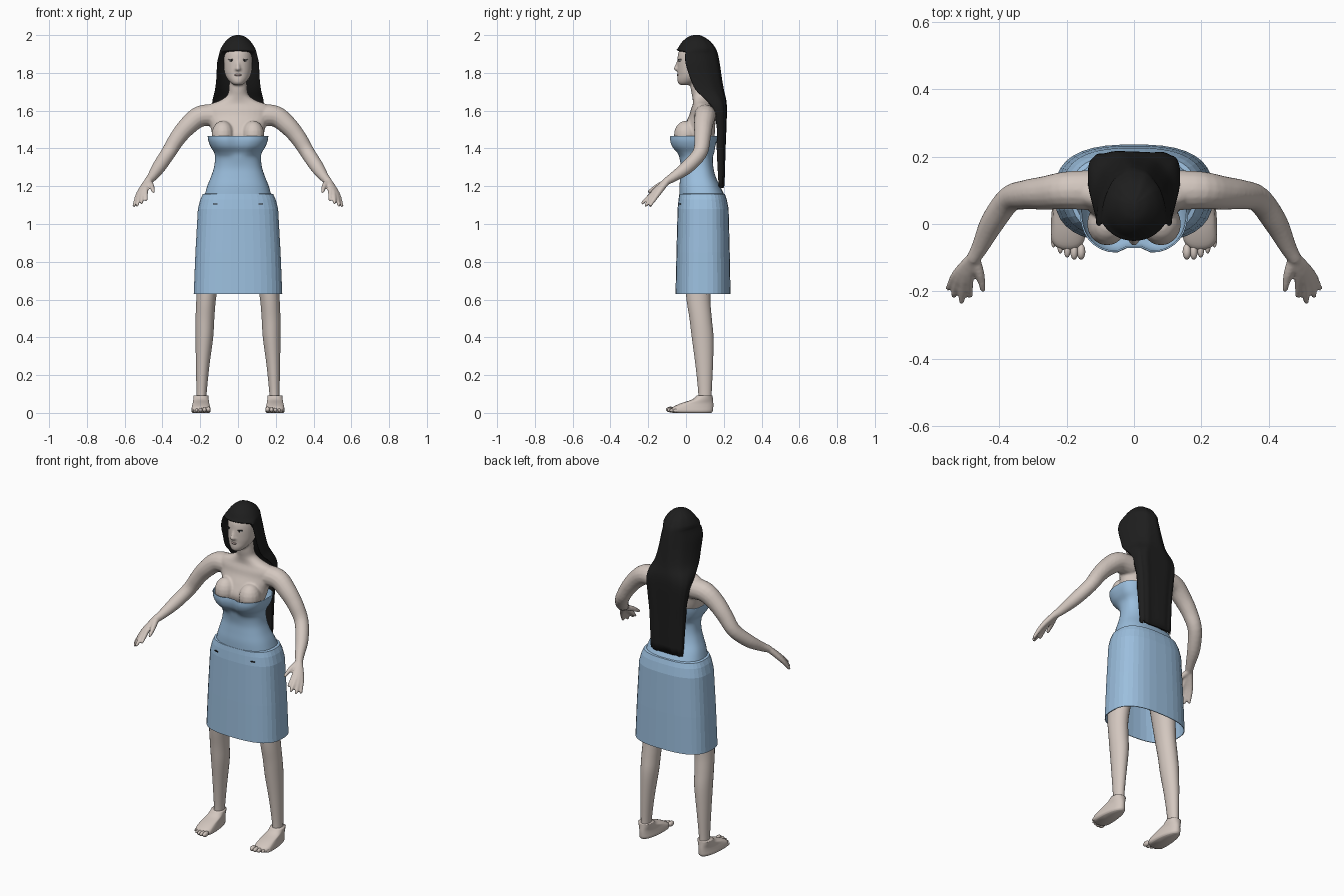
import bpy, bmesh, math, random
from mathutils import Vector, Matrix

random.seed(4)
if "Cube" in bpy.data.objects:
    bpy.data.objects.remove(bpy.data.objects["Cube"])


def material(name, r, g, b):
    m = bpy.data.materials.new(name)
    m.use_nodes = True
    m.diffuse_color = (r, g, b, 1)
    m.node_tree.nodes["Principled BSDF"].inputs["Base Color"].default_value = (r, g, b, 1)
    return m


SKIN = material("pale skin", .65, .57, .52)
BLUE = material("light blue cloth", .33, .52, .73)
BLACK = material("black hair", .013, .013, .013)
WHITE = material("eye white", .75, .75, .75)
LIP = material("muted lips", .42, .32, .30)


def spline(rows, steps=4):
    """Smoothly interpolate between rows of numbers."""
    out = []
    for i in range(len(rows) - 1):
        a, b, c, d = (rows[min(max(i + k, 0), len(rows) - 1)] for k in (-1, 0, 1, 2))
        for s in range(steps):
            t = s / steps
            out.append([q + .5 * t * (r - p + t * (2*p - 5*q + 4*r - e + t * (3*(q - r) + e - p)))
                        for p, q, r, e in zip(a, b, c, d)])
    return out + [list(rows[-1])]


def skin_rings(bm, rings, caps=True):
    loops = [[bm.verts.new(p) for p in ring] for ring in rings]
    n = len(loops[0])
    for a, b in zip(loops, loops[1:]):
        for i in range(n):
            bm.faces.new((a[i], a[(i + 1) % n], b[(i + 1) % n], b[i]))
    if caps:
        bm.faces.new(loops[0])
        bm.faces.new(loops[-1])


def loft(bm, rows, power=1, caps=True, sides=32, cx=0, ripple=0, steps=4):
    """Rows: height, half width, side y, front y, back y, then optional power, dent, x shift."""
    rows = [tuple(r) + (power, 0, cx)[len(r) - 5:] for r in rows]
    rings = []
    for z, w, ys, yf, yb, p, dent, x0 in spline(rows, steps):
        ring = []
        for i in range(sides):
            a = math.tau * (i + .5) / sides
            c, s = math.cos(a), math.sin(a)
            x = w * math.copysign(abs(c) ** p, c)
            y = ys + ((yb if s > 0 else yf) - ys) * abs(s) ** p
            y += dent * math.exp(-(x / .035) ** 2) if s < 0 else ripple * math.cos(11 * a) * s
            ring.append((x + x0, y, z))
        rings.append(ring)
    skin_rings(bm, rings, caps)


def ball(bm, centre, radii):
    m = Matrix.Translation(centre) @ Matrix.Diagonal((*radii, 1))
    bmesh.ops.create_uvsphere(bm, u_segments=16, v_segments=10, radius=1, matrix=m)


def tube(bm, points, side=1):
    """Round limb through points of x, y, z, radius, with rounded ends."""
    pts = spline([(side * x, y, z, r) for x, y, z, r in points])
    rings = []
    for i, p in enumerate(pts):
        t = Vector(pts[min(i + 1, len(pts) - 1)][:3]) - Vector(pts[max(i - 1, 0)][:3])
        u = t.cross(Vector((side * .3, 0, 1))).normalized()
        v = t.cross(u).normalized()
        rings.append([Vector(p[:3]) + p[3] * (u * math.cos(k * math.tau / 16) + v * math.sin(k * math.tau / 16))
                      for k in range(16)])
    skin_rings(bm, rings)
    for p in (pts[0], pts[-1]):
        ball(bm, p[:3], [p[3]] * 3)


def finish(bm, name, mat, smooth=True, voxel=0, thickness=0):
    bmesh.ops.recalc_face_normals(bm, faces=bm.faces)
    me = bpy.data.meshes.new(name)
    bm.to_mesh(me)
    bm.free()
    me.materials.append(mat)
    for f in me.polygons:
        f.use_smooth = smooth
    ob = bpy.data.objects.new(name, me)
    bpy.context.collection.objects.link(ob)
    if voxel:
        mod = ob.modifiers.new("blend", "REMESH")
        mod.mode, mod.voxel_size, mod.use_smooth_shade = "VOXEL", voxel, True
        mod = ob.modifiers.new("soften", "SMOOTH")
        mod.iterations = 4
    if thickness:
        ob.modifiers.new("thickness", "SOLIDIFY").thickness = thickness
    return ob


# Head, neck, chest and arms blended into one surface
bm = bmesh.new()
loft(bm, [(1.955, .045, .05, 0, .1), (1.92, .068, .045, -.035, .12), (1.88, .075, .04, -.045, .13),
          (1.82, .074, .04, -.046, .13), (1.79, .068, .035, -.045, .12), (1.765, .054, .02, -.046, .1),
          (1.745, .035, 0, -.041, .06), (1.735, .018, -.005, -.027, .03)])
loft(bm, [(1.39, .1, .07, 0, .13), (1.46, .132, .065, -.03, .15), (1.52, .148, .075, -.01, .155),
          (1.57, .17, .085, .015, .155), (1.605, .18, .09, .025, .15), (1.632, .155, .09, .035, .14),
          (1.652, .1, .085, .036, .13), (1.68, .058, .08, .032, .12), (1.72, .048, .07, .024, .115),
          (1.8, .045, .065, .015, .11)])
tube(bm, [(0, -.036, 1.872, .008), (0, -.048, 1.84, .009), (0, -.055, 1.822, .011)])
for s in (1, -1):
    ball(bm, (s * .011, -.046, 1.82), (.008, .01, .007))
    ball(bm, (s * .08, 0, 1.472), (.06, .064, .075))
    tube(bm, [(.12, .1, 1.575, .06), (.2, .1, 1.57, .056), (.265, .092, 1.52, .05), (.32, .087, 1.455, .044),
              (.37, .073, 1.375, .039), (.42, .005, 1.3, .036), (.455, -.065, 1.25, .026),
              (.475, -.1, 1.228, .021)], s)
    # Four fingers fan out from the wrist and fill the palm
    for knuckle, tip in (((.488, -.158, 1.182), (.487, -.212, 1.13)),
                         ((.502, -.162, 1.174), (.512, -.23, 1.112)),
                         ((.516, -.158, 1.166), (.534, -.212, 1.1)),
                         ((.526, -.148, 1.16), (.55, -.19, 1.098))):
        tube(bm, [(.478, -.1, 1.228, .018), (*knuckle, .014), (*tip, .009)], s)
    tube(bm, [(.472, -.105, 1.222, .017), (.457, -.15, 1.2, .014), (.448, -.195, 1.172, .009)], s)
finish(bm, "upper_body", SKIN, voxel=.006)

# Legs, feet and face details, one per side
for s, side in ((1, "left"), (-1, "right")):
    bm = bmesh.new()
    loft(bm, [(z, w, (f + b) / 2, f, b, 1, 0, s * x) for x, z, w, f, b in (
        (.105, 1, .09, 0, .19), (.145, .8, .066, -.01, .15), (.167, .62, .053, 0, .13),
        (.175, .5, .05, .018, .137), (.178, .4, .047, .03, .146), (.187, .25, .036, .05, .143),
        (.193, .1, .027, .065, .136), (.193, .05, .028, .06, .138))], sides=24)
    finish(bm, side + "_leg", SKIN)

    bm = bmesh.new()
    loft(bm, [(0, .044, -.02, -.07, .135), (.01, .051, -.03, -.078, .143), (.03, .049, -.03, -.07, .145),
              (.05, .044, .01, -.03, .145), (.07, .041, .07, .03, .143), (.092, .04, .1, .057, .141)],
         power=.9, cx=s * .196)
    for i in range(5):
        r = .015 - .0015 * i
        ball(bm, (s * (.157 + .0205 * i), -.082 + .003 * i * (i - 1), r + .003), (r * .85, .024, r))
    finish(bm, side + "_foot", SKIN)

    for part, mat, centre, radii in (
            ("eye", WHITE, (.034, -.029, 1.866), (.014, .01, .006)),
            ("iris", BLACK, (.034, -.035, 1.866), (.006, .006, .0055)),
            ("eyelash", BLACK, (.035, -.031, 1.872), (.017, .011, .0022))):
        bm = bmesh.new()
        ball(bm, (s * centre[0], *centre[1:]), radii)
        finish(bm, side + "_" + part, mat)

bm = bmesh.new()
ball(bm, (0, -.042, 1.789), (.019, .007, .006))
finish(bm, "lips", LIP)

# Strapless bodice with shaped bust
bm = bmesh.new()
loft(bm, [(1.15, .172, .09, -.03, .2), (1.2, .158, .085, -.03, .175), (1.25, .138, .075, -.025, .152),
          (1.3, .122, .07, -.022, .14), (1.35, .117, .068, -.03, .137), (1.38, .122, .065, -.048, .145, .75, .012),
          (1.41, .14, .065, -.073, .15, .7, .02), (1.44, .152, .06, -.084, .158, .7, .026),
          (1.466, .156, .06, -.084, .163, .7, .028)], power=.8, caps=False, sides=48)
finish(bm, "bodice", BLUE, thickness=.005)

# Faceted open skirt with a rounded waist edge
bm = bmesh.new()
loft(bm, [(.63, .235, .09, -.056, .236), (.85, .226, .09, -.051, .232), (1.08, .213, .09, -.045, .226),
          (1.13, .2, .09, -.04, .216), (1.158, .187, .09, -.036, .207), (1.163, .168, .09, -.025, .195)],
     power=.75, caps=False, steps=1, sides=36)
finish(bm, "skirt", BLUE, smooth=False, thickness=.004)

# Pocket slits
for s, side in ((1, "left"), (-1, "right")):
    bm = bmesh.new()
    m = Matrix.Translation((s * .12, -.031, 1.105)) @ Matrix.Rotation(s * .2, 4, "Z")
    bmesh.ops.create_cube(bm, size=1, matrix=m @ Matrix.Diagonal((.024, .009, .005, 1)))
    finish(bm, side + "_pocket_slit", BLACK, smooth=False)

# Long hair: a cap over the skull that opens around the face and falls down the back
bm = bmesh.new()
loft(bm, [(2, .012, .055, .04, .07), (1.99, .04, .055, .01, .095), (1.965, .068, .05, -.02, .13),
          (1.935, .088, .04, -.04, .153), (1.918, .095, .02, -.046, .162), (1.9, .1, -.005, .02, .168),
          (1.85, .111, -.005, .06, .178), (1.78, .114, .015, .08, .188, .9), (1.71, .122, .045, .11, .2, .8),
          (1.655, .135, .1, .14, .212, .6), (1.6, .136, .14, .16, .215, .5), (1.5, .122, .163, .166, .212, .5),
          (1.4, .113, .162, .164, .208, .5), (1.2, .104, .172, .174, .202, .5)], sides=64, ripple=.002)
for v in bm.verts:
    if v.co.z < 1.21:
        v.co.z += random.uniform(-.012, .012)
finish(bm, "long_hair", BLACK)
